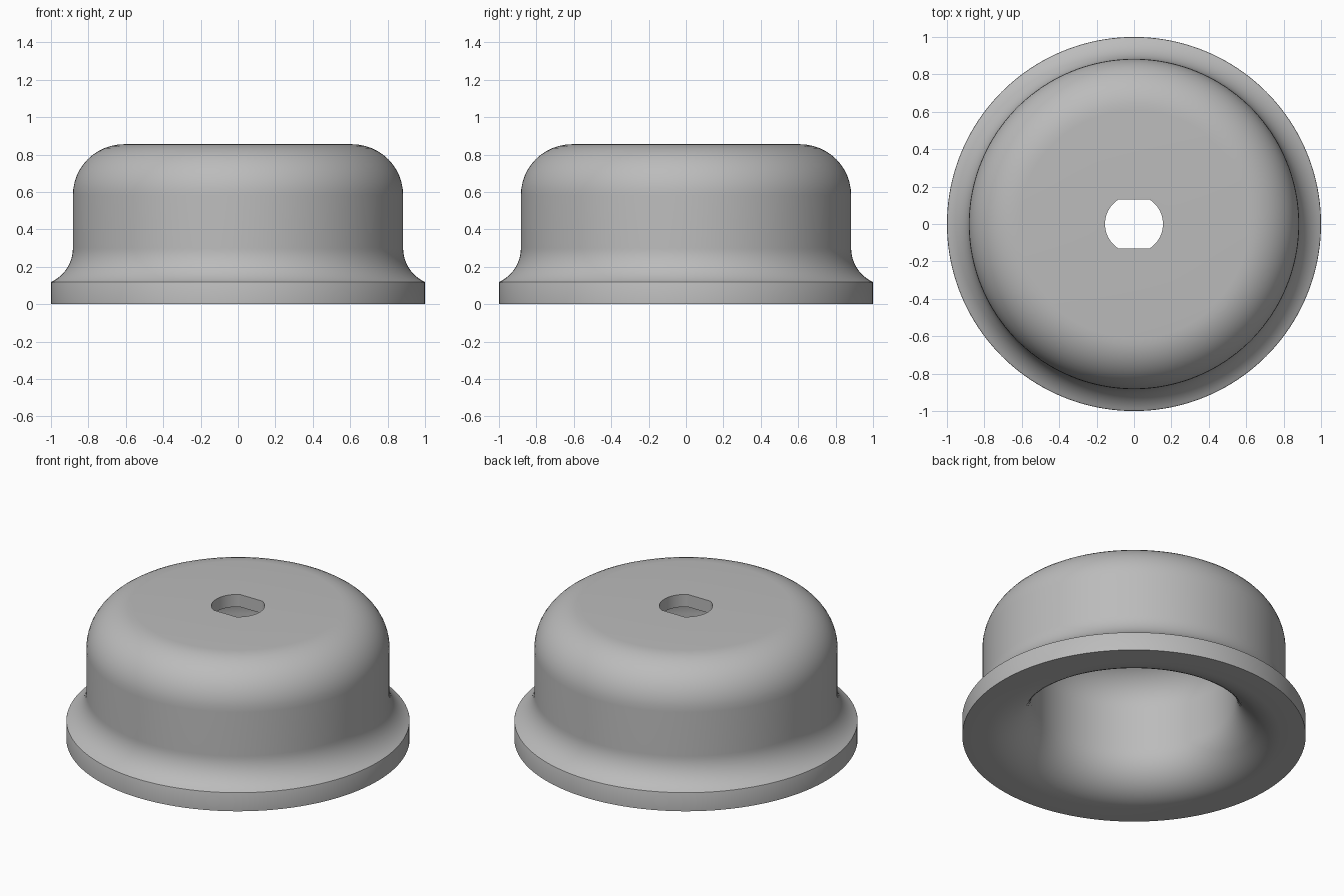
import bpy, bmesh
from math import sin, cos, pi, radians

cube = bpy.data.objects.get("Cube")
if cube:
    bpy.data.objects.remove(cube, do_unlink=True)

SEGMENTS = 160
HOLE_RADIUS, HOLE_FLAT = 0.155, 0.132
TOP, CEILING = 0.855, 0.775


def arc(r, z, radius, start, end, steps=12):
    """Profile points on a circle centred at (r, z), angles in degrees."""
    angles = [radians(start + (end - start) * i / steps) for i in range(steps + 1)]
    return [(r + radius * cos(a), z + radius * sin(a)) for a in angles]


def hole_radius(angle):
    """Round hole with a flat on the front and back."""
    return min(HOLE_RADIUS, HOLE_FLAT / max(abs(sin(angle)), 0.01))


# Closed cross-section; radius 0 stands for the hole edge
profile = [(0, TOP)]
profile += arc(0.61, 0.582, 0.273, 90, 0)         # rounded shoulder
profile += arc(1.083, 0.3, 0.2, 180, 245)         # flare into the flange
profile += [(1.0, 0.115), (1.0, 0)]               # flange edge
profile += arc(0.857, 0.26, 0.26, 270, 180)       # rounded mouth
profile += arc(0.347, 0.525, 0.25, 0, 90)         # inner shoulder
profile += [(0, CEILING)]

# Turn the cross-section around the z axis
bm = bmesh.new()
columns = []
for i in range(SEGMENTS):
    a = 2 * pi * i / SEGMENTS
    column = []
    for r, z in profile:
        radius = r or hole_radius(a)
        column.append(bm.verts.new((radius * cos(a), radius * sin(a), z)))
    columns.append(column)
count = len(profile)
for i, column in enumerate(columns):
    following = columns[(i + 1) % SEGMENTS]
    for j in range(count):
        k = (j + 1) % count
        bm.faces.new((column[j], column[k], following[k], following[j]))
bmesh.ops.recalc_face_normals(bm, faces=bm.faces)
mesh = bpy.data.meshes.new("flanged_cup")
bm.to_mesh(mesh)
bm.free()
cup = bpy.data.objects.new("flanged_cup", mesh)
bpy.context.collection.objects.link(cup)

# Plain grey finish
grey = bpy.data.materials.new("plain_grey")
grey.use_nodes = True
colour = (0.5, 0.5, 0.5, 1)
grey.diffuse_color = colour
grey.node_tree.nodes["Principled BSDF"].inputs["Base Color"].default_value = colour
mesh.materials.append(grey)

bpy.ops.object.select_all(action="DESELECT")
cup.select_set(True)
bpy.context.view_layer.objects.active = cup
bpy.ops.object.shade_smooth_by_angle(angle=radians(25))
